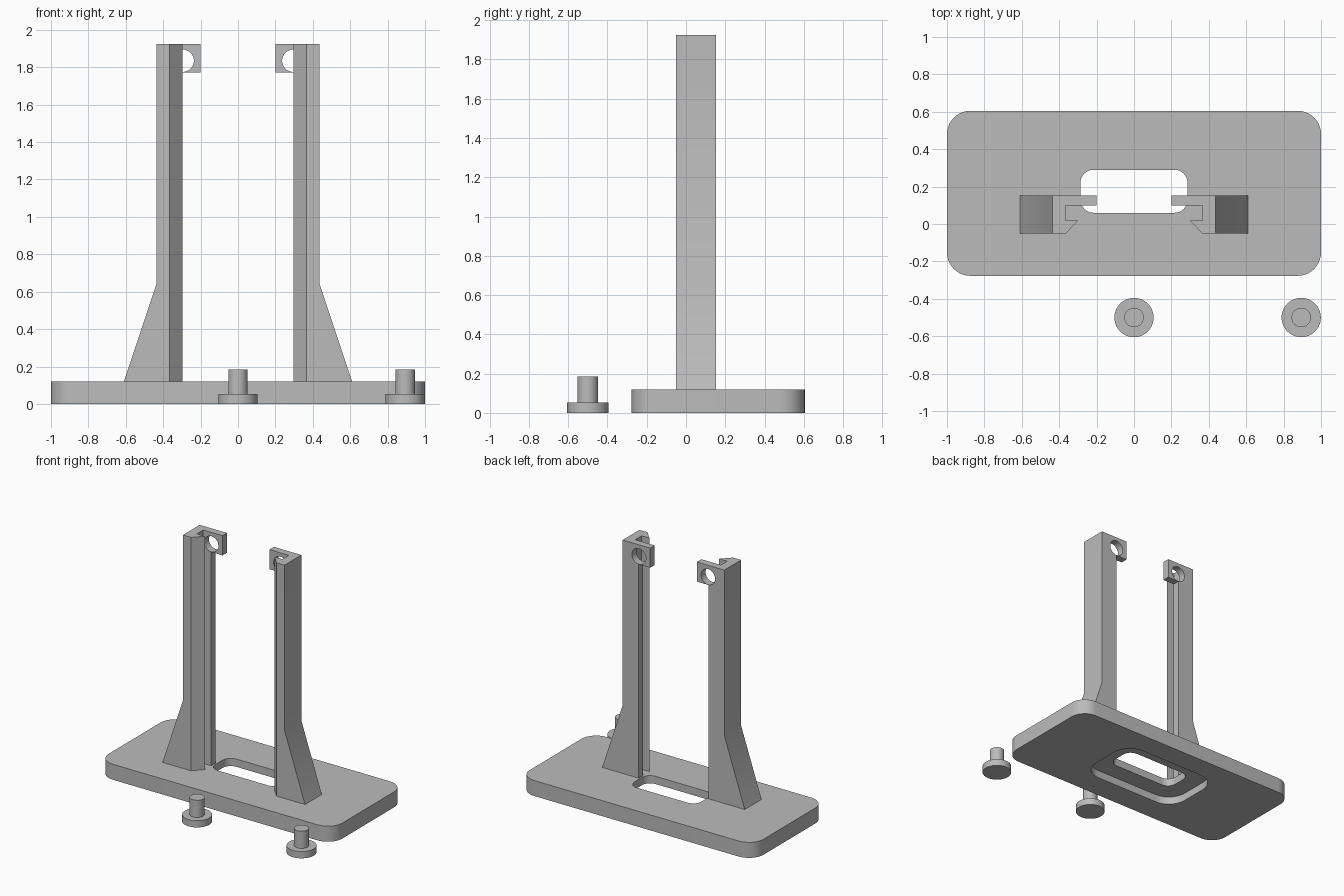
import bpy, bmesh
from math import sin, cos, pi, radians
from mathutils import Vector

cube = bpy.data.objects.get("Cube")
if cube:
    bpy.data.objects.remove(cube, do_unlink=True)

grey = bpy.data.materials.new("plain grey")
grey.use_nodes = True
colour = (0.5, 0.5, 0.5, 1)
grey.diffuse_color = colour
grey.node_tree.nodes["Principled BSDF"].inputs["Base Color"].default_value = colour


def prism(name, outline, start, end, axis="z"):
    """Extrude a 2D outline along z (outline is x, y) or y (outline is x, z)."""
    bm = bmesh.new()
    place = (lambda a, b: (a, b, start)) if axis == "z" else (lambda a, b: (a, start, b))
    step = Vector((0, 0, end - start)) if axis == "z" else Vector((0, end - start, 0))
    face = bm.faces.new([bm.verts.new(place(a, b)) for a, b in outline])
    top = bmesh.ops.extrude_face_region(bm, geom=[face])["geom"]
    bmesh.ops.translate(bm, vec=step, verts=[v for v in top if isinstance(v, bmesh.types.BMVert)])
    bmesh.ops.recalc_face_normals(bm, faces=bm.faces)
    mesh = bpy.data.meshes.new(name)
    bm.to_mesh(mesh)
    bm.free()
    obj = bpy.data.objects.new(name, mesh)
    bpy.context.collection.objects.link(obj)
    mesh.materials.append(grey)
    return obj


def rounded_rect(x, y0, y1, r, steps=10):
    """Rounded rectangle reaching from -x to x and from y0 to y1."""
    corners = [(x - r, y1 - r), (r - x, y1 - r), (r - x, y0 + r), (x - r, y0 + r)]
    return [(cx + r * cos((q + i / steps) * pi / 2), cy + r * sin((q + i / steps) * pi / 2))
            for q, (cx, cy) in enumerate(corners) for i in range(steps + 1)]


def circle(cx, cy, r, n=48):
    return [(cx + r * cos(2 * pi * i / n), cy + r * sin(2 * pi * i / n)) for i in range(n)]


def activate(obj):
    bpy.ops.object.select_all(action="DESELECT")
    obj.select_set(True)
    bpy.context.view_layer.objects.active = obj


def cut(obj, cutter):
    cutter.hide_render = True
    activate(obj)
    mod = obj.modifiers.new("cut", "BOOLEAN")
    mod.operation, mod.object, mod.solver = "DIFFERENCE", cutter, "EXACT"
    bpy.ops.object.modifier_apply(modifier=mod.name)
    bpy.data.objects.remove(cutter, do_unlink=True)


def smooth(obj):
    activate(obj)
    bpy.ops.object.shade_smooth_by_angle(angle=radians(30))


# Base plate with a through slot and a wider recess underneath
base = prism("base_plate", rounded_rect(1, -0.277, 0.605, 0.125), 0, 0.12)
cut(base, prism("slot_cutter", rounded_rect(0.286, 0.06, 0.29, 0.07), -0.1, 0.3))
cut(base, prism("recess_cutter", rounded_rect(0.425, -0.08, 0.43, 0.15), -0.1, 0.06))
smooth(base)

# Upright with a flared foot and a hook at the top, then the grooved channel and hole
front, back, top = -0.052, 0.153, 1.925
side = [(0.298, 0.12), (0.61, 0.12), (0.435, 0.645), (0.435, top),
        (0.2, top), (0.2, 1.773), (0.298, 1.773)]
channel = [(0.366, 0.098), (0.366, 0.02), (0.298, 0.02), (0.378, -0.065), (0.1, -0.065), (0.1, 0.098)]
left = prism("left_upright", side, front, back, "y")
cut(left, prism("channel_cutter", channel, 0, 2.2))
cut(left, prism("hole_cutter", circle(0.296, 1.835, 0.06), 0.06, 0.3, "y"))
smooth(left)

# Mirrored twin
right = left.copy()
right.name = "right_upright"
right.data = left.data.copy()
bpy.context.collection.objects.link(right)
bm = bmesh.new()
bm.from_mesh(right.data)
bmesh.ops.scale(bm, vec=(-1, 1, 1), verts=bm.verts)
bmesh.ops.reverse_faces(bm, faces=bm.faces)
bm.to_mesh(right.data)
bm.free()

# Two loose pegs, each a disc with a pin
for name, x in (("middle", 0), ("left", 0.894)):
    smooth(prism(name + "_peg_disc", circle(x, -0.5, 0.105), 0, 0.052))
    smooth(prism(name + "_peg_pin", circle(x, -0.5, 0.052), 0.052, 0.185))
